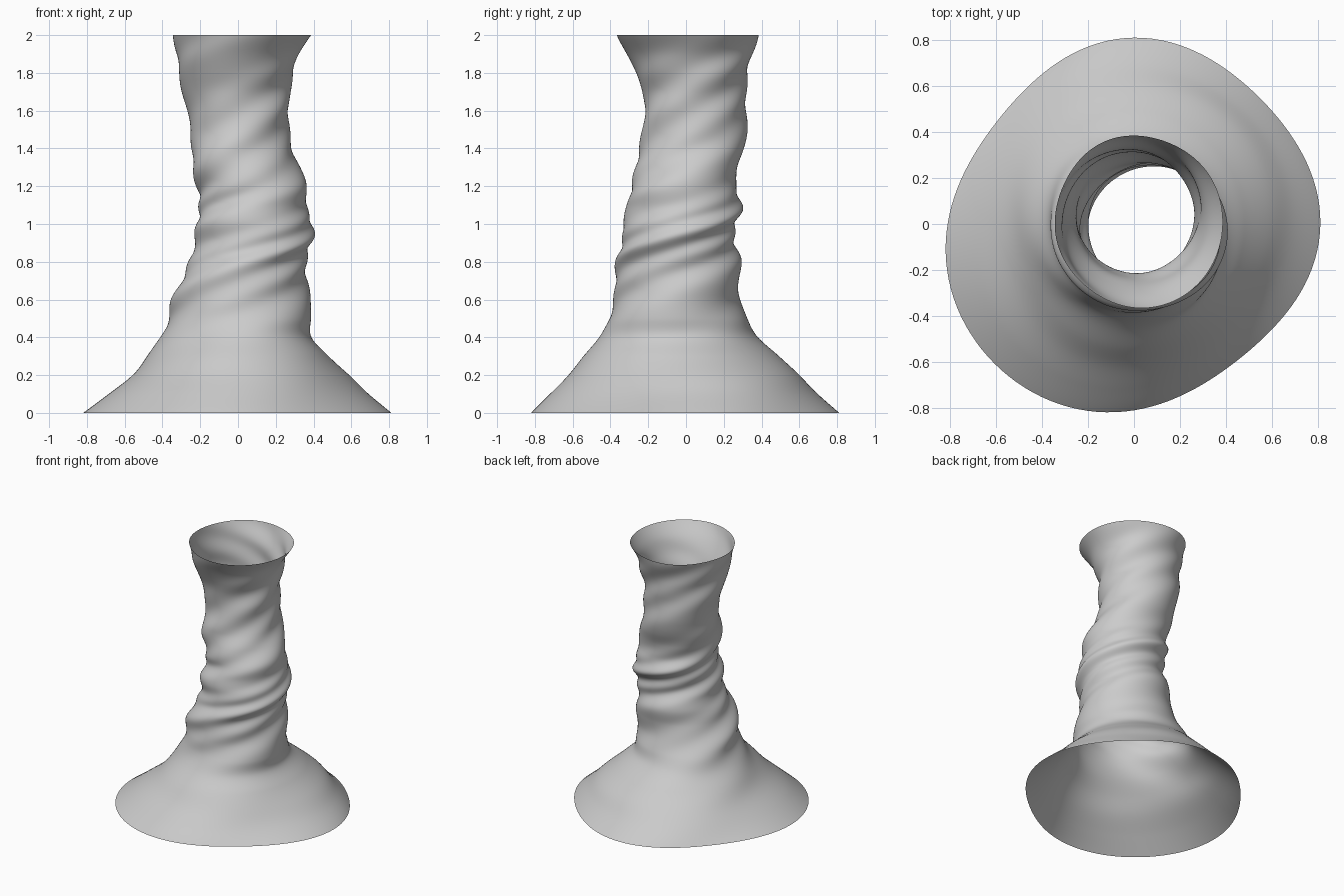
import bpy, bmesh
from math import sin, cos, tau

if "Cube" in bpy.data.objects:
    bpy.data.objects.remove(bpy.data.objects["Cube"])

SEG, ROWS, HEIGHT = 128, 200, 2.0

# Profile knots, every 0.1 in height: mean radius and drift of the centre
RADIUS = [.797, .69, .592, .498, .41, .372, .347, .331, .318, .303, .302,
          .292, .282, .276, .271, .267, .27, .278, .299, .327, .37]
CENTRE_X = [0, 0, .01, 0, -.01, .01, .017, .035, .05, .08, .087,
            .08, .073, .045, .02, .01, 0, -.012, -.008, -.003, .022]
CENTRE_Y = [0, 0, 0, -.02, -.037, -.04, -.048, -.048, -.037, -.04, -.035,
            -.008, -.012, .003, .03, .048, .05, .045, .03, .018, .01]
# Knots every 0.2: twist angle, two-lobe depth, fine fold depth
TWIST = [-5.5, -5.05, -4.3, -3.14, -1.6, .62, 2.8, 4.25, 5.5, 6.8, 8.2]
OVAL = [.035, .025, .014, .017, .010, .011, .010, .009, .007, .006, .006]
FOLD = [.0, .003, .004, .006, .007, .007, .006, .005, .005, .005, .003]


def sample(knots, z):
    """Smooth (Catmull-Rom) value of evenly spaced knots at height z."""
    last = len(knots) - 1
    t = z / HEIGHT * last
    i = min(int(t), last - 1)
    f = t - i
    b, c = knots[i], knots[i + 1]
    a = knots[i - 1] if i else 2 * b - c
    d = knots[i + 2] if i + 2 <= last else 2 * c - b
    return b + .5 * f * (c - a + f * (2*a - 5*b + 4*c - d + f * (3*(b - c) + d - a)))


# Twisted, flared, open tube
bm = bmesh.new()
rings = []
for row in range(ROWS + 1):
    z = HEIGHT * row / ROWS
    phase, oval, fold = (sample(k, z) for k in (TWIST, OVAL, FOLD))
    radius, cx, cy = (sample(k, z) for k in (RADIUS, CENTRE_X, CENTRE_Y))
    foot = max(0, 1 - z / .5) ** 2
    ring = []
    for s in range(SEG):
        a = tau * s / SEG
        p = a - phase
        r = radius + oval * cos(2 * p) + fold * (cos(4 * p) + .5 * sin(5 * p + 1))
        # uneven rim of the foot, fading upward
        q = p + TWIST[0]
        h = q - tau * 5 / 8
        r += foot * (.0145 * cos(4 * q) + .021 * (cos(h) + cos(3 * h)))
        ring.append(bm.verts.new((cx + r * cos(a), cy + r * sin(a), z)))
    rings.append(ring)
for low, high in zip(rings, rings[1:]):
    for s in range(SEG):
        n = (s + 1) % SEG
        bm.faces.new((low[s], low[n], high[n], high[s])).smooth = True

mesh = bpy.data.meshes.new("twisted_column")
bm.to_mesh(mesh)
bm.free()
column = bpy.data.objects.new("twisted_column", mesh)
bpy.context.collection.objects.link(column)
